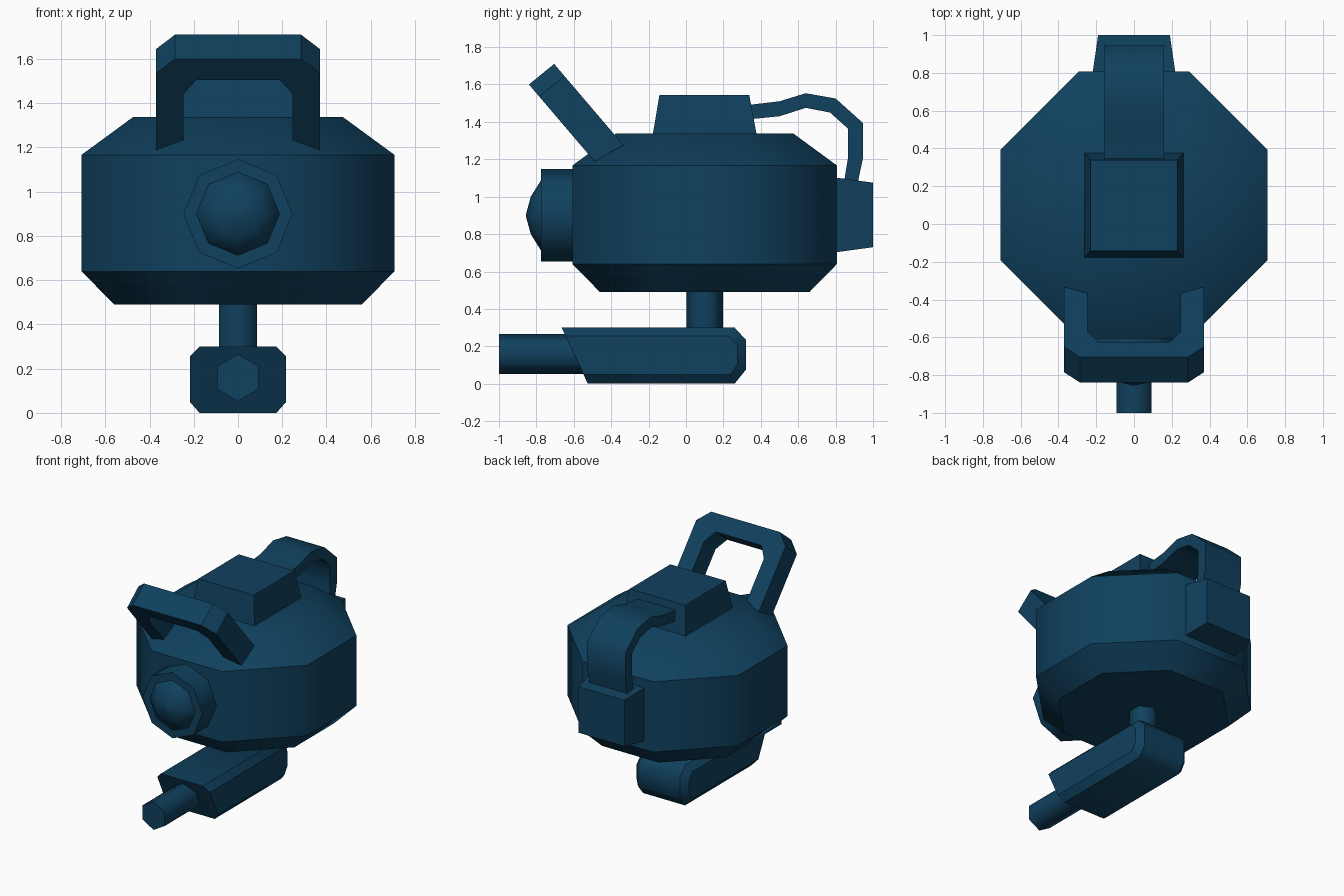
import bpy, bmesh, math
from mathutils import Vector

old = bpy.data.objects.get("Cube")
if old:
    bpy.data.objects.remove(old, do_unlink=True)

# Single dark blue paint
paint = bpy.data.materials.new("dark_blue_paint")
paint.use_nodes = True
colour = (0.005, 0.052, 0.112, 1)
paint.diffuse_color = colour
paint.node_tree.nodes["Principled BSDF"].inputs["Base Color"].default_value = colour


def loft(name, rings, limit=30, sharp_rings=()):
    """Skin equal-length rings and cap the ends; listed rings and edges above limit stay sharp."""
    bm = bmesh.new()
    n = len(rings[0])
    vs = [[bm.verts.new(p) for p in ring] for ring in rings]
    for a, b in zip(vs, vs[1:]):
        for i in range(n):
            j = (i + 1) % n
            bm.faces.new((a[i], a[j], b[j], b[i]))
    bm.faces.new(vs[0])
    bm.faces.new(vs[-1])
    bm.verts.index_update()
    bmesh.ops.recalc_face_normals(bm, faces=bm.faces)
    for f in bm.faces:
        f.smooth = True
    for e in bm.edges:
        r0, r1 = (v.index // n for v in e.verts)
        hard = e.calc_face_angle(0) > math.radians(limit)
        e.smooth = not (hard or (r0 == r1 and r0 in sharp_rings))
    me = bpy.data.meshes.new(name)
    bm.to_mesh(me)
    bm.free()
    me.materials.append(paint)
    ob = bpy.data.objects.new(name, me)
    bpy.context.collection.objects.link(ob)
    return ob


def ring_z(r, z, n, start=0, cy=0.1):
    """Polygon around a vertical axis."""
    angles = [math.radians(start) + math.tau * i / n for i in range(n)]
    return [(r * math.cos(a), cy + r * math.sin(a), z) for a in angles]


def ring_y(r, y, n, cz, start=90):
    """Polygon around a front-to-back axis."""
    angles = [math.radians(start) + math.tau * i / n for i in range(n)]
    return [(r * math.cos(a), y, cz + r * math.sin(a)) for a in angles]


# Octagonal body: flat half-width and height of each ring
k = 1 / math.cos(math.pi / 8)
body = [(0.56, 0.49), (0.707, 0.64), (0.707, 1.167), (0.475, 1.337)]
loft("body", [ring_z(r * k, z, 8, 22.5) for r, z in body], 60, (0, 1, 2))

# Roof hatch
loft("roof_hatch", [
    [(-w, y0, z), (w, y0, z), (w, y1, z), (-w, y1, z)]
    for w, y0, y1, z in [(0.262, -0.178, 0.378, 1.33), (0.23, -0.142, 0.338, 1.545)]])

# Rear box, tapering backwards
loft("rear_box", [
    [(-w, y, z0), (w, y, z0), (w, y, z1), (-w, y, z1)]
    for w, y, z0, z1 in [(0.222, 0.78, 0.70, 1.105), (0.19, 1.0, 0.73, 1.075)]])

# Flat duct from hatch to rear box: outer and inner edge points
outer = [(0.32, 1.489), (0.50, 1.51), (0.64, 1.553), (0.80, 1.525),
         (0.945, 1.395), (0.945, 1.20), (0.915, 1.06)]
inner = [(0.32, 1.412), (0.50, 1.43), (0.64, 1.475), (0.77, 1.45),
         (0.865, 1.365), (0.865, 1.20), (0.842, 1.06)]
loft("duct", [
    [(-0.158, *o), (0.158, *o), (0.158, *i), (-0.158, *i)]
    for o, i in zip(outer, inner)], 55)

# Front port and its domed lens
loft("front_port", [ring_y(0.247, y, 8, 0.9) for y in (-0.58, -0.775)], 60)
dome = [(0.188, -0.77), (0.188, -0.775), (0.10, -0.83), (0.004, -0.856)]
loft("front_lens", [ring_y(r, y, 8, 0.9) for r, y in dome], 80)

# Tilted handle frame: x and distance down the slope for front and rear faces
down = Vector((0, 0.649, -0.761))
front, rear = Vector((0, -0.84, 1.60)), Vector((0, -0.705, 1.71))


def on_slope(base, x, s):
    return base + down * s + Vector((x, 0, 0))


half = [  # outer x, front s, rear s, inner x, front s, rear s
    (0.37, 0.54, 0.571, 0.247, 0.48, 0.53),
    (0.37, 0.085, 0.085, 0.247, 0.21, 0.21),
    (0.285, 0, 0, 0.19, 0.125, 0.125)]
path = half + [(-a, b, c, -d, e, f) for a, b, c, d, e, f in reversed(half)]
loft("handle", [
    [on_slope(front, xo, fo), on_slope(rear, xo, ro),
     on_slope(rear, xi, ri), on_slope(front, xi, fi)]
    for xo, fo, ro, xi, fi, ri in path])

# Hexagonal neck and barrel
loft("neck", [ring_z(0.098, z, 6, 90) for z in (0.28, 0.51)], 65)
loft("barrel", [ring_y(0.106, y, 6, 0.159) for y in (-1.0, -0.45)], 65)

# Gun housing: side profiles stacked across the width
wide = [(-0.665, 0.30), (0.26, 0.30), (0.32, 0.235), (0.32, 0.075), (0.26, 0.0), (-0.525, 0.0)]
narrow = [(-0.644, 0.255), (0.23, 0.255), (0.275, 0.205), (0.275, 0.105), (0.24, 0.05), (-0.547, 0.05)]
loft("gun_housing", [
    [(x, y, z) for y, z in prof]
    for x, prof in [(-0.218, narrow), (-0.174, wide), (0.174, wide), (0.218, narrow)]],
    55, (0, 1, 2, 3))
